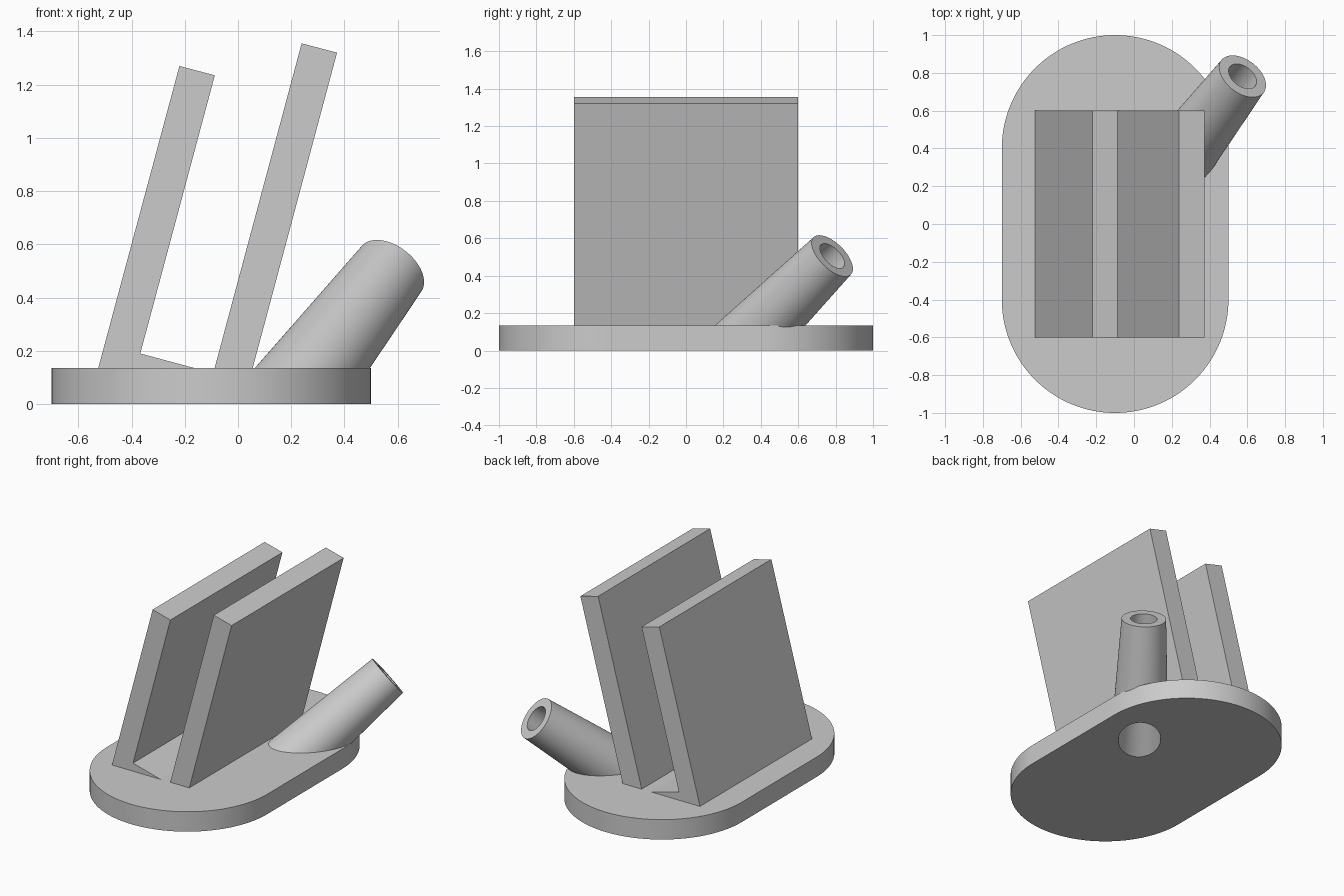
import bpy
import bmesh
from math import cos, sin, pi, radians
from mathutils import Vector

cube = bpy.data.objects.get("Cube")
if cube:
    bpy.data.objects.remove(cube, do_unlink=True)

gray = bpy.data.materials.new("light gray")
gray.use_nodes = True
color = (0.6, 0.6, 0.6, 1)
gray.diffuse_color = color
gray.node_tree.nodes["Principled BSDF"].inputs["Base Color"].default_value = color


def finish(name, bm):
    bmesh.ops.recalc_face_normals(bm, faces=bm.faces)
    mesh = bpy.data.meshes.new(name)
    bm.to_mesh(mesh)
    bm.free()
    mesh.materials.append(gray)
    obj = bpy.data.objects.new(name, mesh)
    bpy.context.collection.objects.link(obj)
    return obj


def prism(name, points, offset):
    """Extrude a closed outline of 3D points along an offset."""
    bm = bmesh.new()
    face = bm.faces.new([bm.verts.new(p) for p in points])
    side = bmesh.ops.extrude_face_region(bm, geom=[face])["geom"]
    verts = [v for v in side if isinstance(v, bmesh.types.BMVert)]
    bmesh.ops.translate(bm, verts=verts, vec=offset)
    return finish(name, bm)


def tapered_rod(name, start, end, r_start, r_end):
    bm = bmesh.new()
    axis = end - start
    bmesh.ops.create_cone(bm, cap_ends=True, segments=96,
                          radius1=r_start, radius2=r_end, depth=axis.length)
    obj = finish(name, bm)
    obj.rotation_mode = "QUATERNION"
    obj.rotation_quaternion = axis.to_track_quat("Z", "Y")
    obj.location = (start + end) / 2
    return obj


def apply_boolean(target, tool, operation):
    mod = target.modifiers.new(operation.lower(), "BOOLEAN")
    mod.object, mod.operation, mod.solver = tool, operation, "EXACT"
    bpy.context.view_layer.objects.active = target
    bpy.ops.object.modifier_apply(modifier=mod.name)
    bpy.data.objects.remove(tool, do_unlink=True)


# Rounded base slab
BASE_H = 0.135
steps = 64
outline = []
for k, cy in ((0, 0.4), (1, -0.4)):
    for i in range(steps + 1):
        a = pi * (k + i / steps)
        outline.append((-0.1 + 0.6 * cos(a), cy + 0.6 * sin(a), 0))
base = prism("base_with_tube", outline, (0, 0, BASE_H))

# Slanted tapering tube merged into the base, bored right through
tip = Vector((0.575, 0.782, 0.506))
axis = Vector((1, 1.3, 1.3)).normalized()
reach = 1.05
tube = tapered_rod("tube", tip - axis * reach, tip, 0.141 + 0.05 * reach, 0.141)
apply_boolean(base, tube, "UNION")
bore = tapered_rod("bore", tip - axis * 1.2, tip + axis * 0.1, 0.157, 0.078)
apply_boolean(base, bore, "DIFFERENCE")
floor = prism("floor_cutter", [(-2, -2, 0), (2, -2, 0), (2, 2, 0), (-2, 2, 0)], (0, 0, -1))
apply_boolean(base, floor, "DIFFERENCE")

# Leaning plates, profiles in x and z; feet sink slightly into the base
lean = Vector((sin(radians(15)), 0, cos(radians(15))))
sink = lean * 0.03


def leaning_plate(name, profile):
    points = [Vector((x, -0.6, z)) for x, z in profile]
    points = [p - sink if p.z <= BASE_H else p for p in points]
    return prism(name, points, (0, 1.2, 0))


leaning_plate("back_rest_plate", [(-0.525, BASE_H), (-0.22, 1.27), (-0.087, 1.235),
                                  (-0.367, 0.19), (-0.162, BASE_H)])
leaning_plate("front_rest_plate", [(-0.088, BASE_H), (0.239, 1.355),
                                   (0.372, 1.32), (0.055, BASE_H)])

# Smooth round walls, keep sharp rims
bpy.ops.object.select_all(action="DESELECT")
base.select_set(True)
bpy.context.view_layer.objects.active = base
bpy.ops.object.shade_smooth_by_angle(angle=radians(30))
